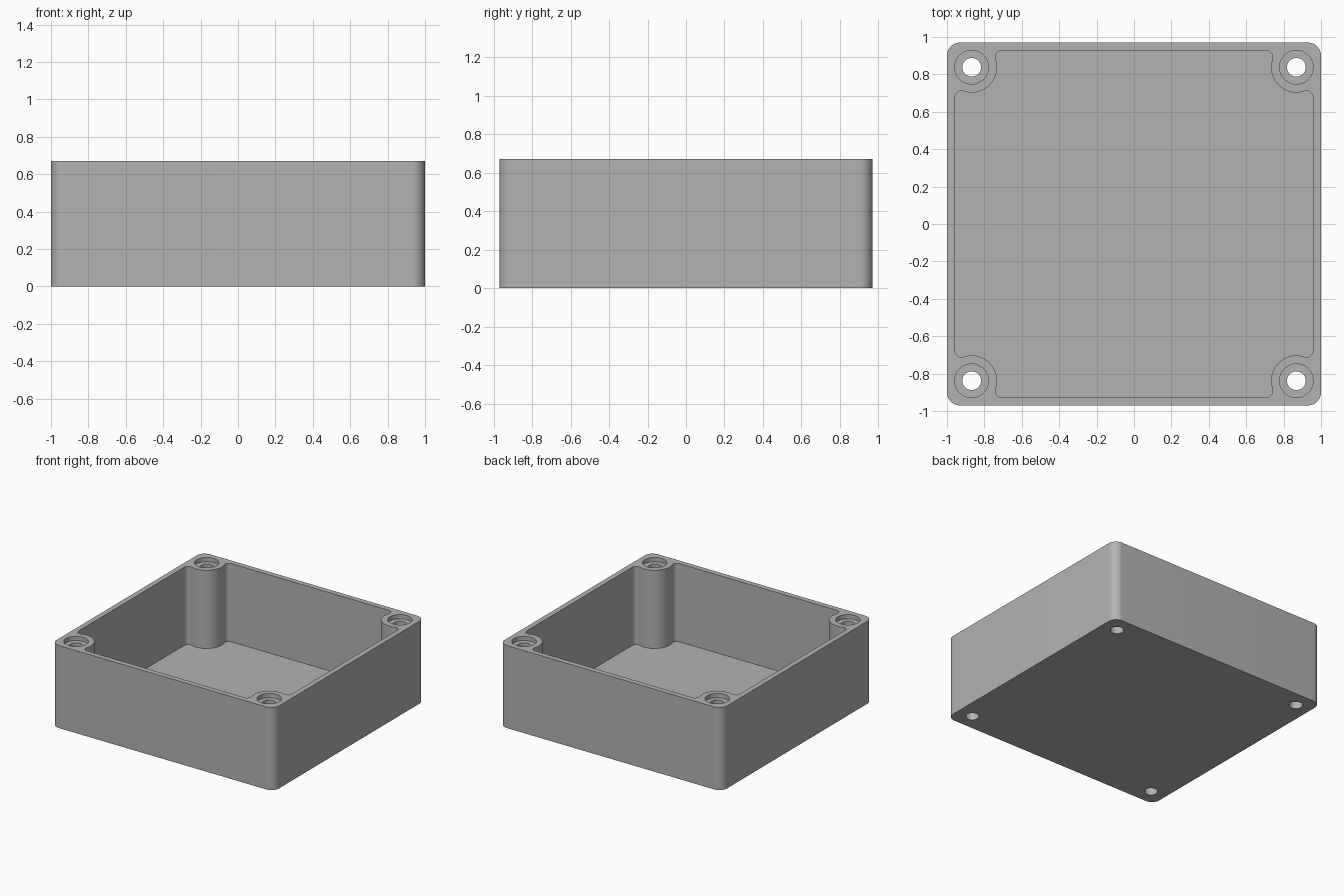
import bpy, bmesh
from math import sin, cos, atan2, sqrt, pi, radians

cube = bpy.data.objects.get("Cube")
if cube:
    bpy.data.objects.remove(cube, do_unlink=True)

W, D, H = 1.0, 0.97, 0.67          # half width, half depth, height
IW, ID, FLOOR = 0.957, 0.927, 0.035  # cavity half sizes, floor thickness
BX, BY, BOSS_R = 0.868, 0.838, 0.135  # screw boss centre and radius
FILLET, CORNER_R = 0.035, 0.07
BORE_R, BORE_DEPTH, HOLE_R = 0.09, 0.035, 0.05

grey = bpy.data.materials.new("plain grey")
grey.use_nodes = True
colour = (0.45, 0.45, 0.45, 1)
grey.diffuse_color = colour
grey.node_tree.nodes["Principled BSDF"].inputs["Base Color"].default_value = colour


def arc(cx, cy, r, a0, a1, n):
    return [(cx + r * cos(a0 + (a1 - a0) * i / n),
             cy + r * sin(a0 + (a1 - a0) * i / n)) for i in range(n + 1)]


def four_corners(corner):
    """Mirror the counter-clockwise outline of the +x +y corner to all corners."""
    path = []
    for sx, sy in ((1, 1), (-1, 1), (-1, -1), (1, -1)):
        pts = [(x * sx, y * sy) for x, y in corner]
        path += pts if sx * sy > 0 else pts[::-1]
    return path


def prism(name, outline, z0, z1):
    bm = bmesh.new()
    face = bm.faces.new([bm.verts.new((x, y, z0)) for x, y in outline])
    top = bmesh.ops.extrude_face_region(bm, geom=[face])["geom"]
    for v in top:
        if isinstance(v, bmesh.types.BMVert):
            v.co.z = z1
    bmesh.ops.recalc_face_normals(bm, faces=bm.faces[:])
    mesh = bpy.data.meshes.new(name)
    bm.to_mesh(mesh)
    bm.free()
    mesh.materials.append(grey)
    obj = bpy.data.objects.new(name, mesh)
    bpy.context.collection.objects.link(obj)
    return obj


def cut(target, cutter):
    mod = target.modifiers.new("cut", "BOOLEAN")
    mod.operation, mod.solver, mod.object = "DIFFERENCE", "EXACT", cutter
    bpy.context.view_layer.objects.active = target
    bpy.ops.object.modifier_apply(modifier=mod.name)
    bpy.data.objects.remove(cutter, do_unlink=True)


# Outer block with rounded vertical edges
box = prism("enclosure_box", four_corners(
    arc(W - CORNER_R, D - CORNER_R, CORNER_R, 0, pi / 2, 12)), 0, H)

# Cavity corner: wall fillet, round boss, wall fillet
reach = BOSS_R + FILLET
f1x, f2y = IW - FILLET, ID - FILLET
f1y = BY - sqrt(reach ** 2 - (f1x - BX) ** 2)
f2x = BX - sqrt(reach ** 2 - (f2y - BY) ** 2)
a1 = atan2(f1y - BY, f1x - BX)
a2 = atan2(f2y - BY, f2x - BX) - 2 * pi
corner = (arc(f1x, f1y, FILLET, 0, a1 + pi, 10)
          + arc(BX, BY, BOSS_R, a1, a2, 24)[1:-1]
          + arc(f2x, f2y, FILLET, a2 + pi, pi / 2 - 2 * pi + 2 * pi, 10))
cut(box, prism("cavity_cutter", four_corners(corner), FLOOR, H + 0.1))

# Screw holes and counterbores through the bosses
for sx in (-1, 1):
    for sy in (-1, 1):
        for r, z in ((BORE_R, H - BORE_DEPTH), (HOLE_R, -0.1)):
            ring = arc(sx * BX, sy * BY, r, 0, 2 * pi, 40)[:-1]
            cut(box, prism("hole_cutter", ring, z, H + 0.1))

# Smooth round walls, sharp rims
bpy.ops.object.select_all(action="DESELECT")
box.select_set(True)
bpy.context.view_layer.objects.active = box
bpy.ops.object.shade_smooth_by_angle(angle=radians(30))
